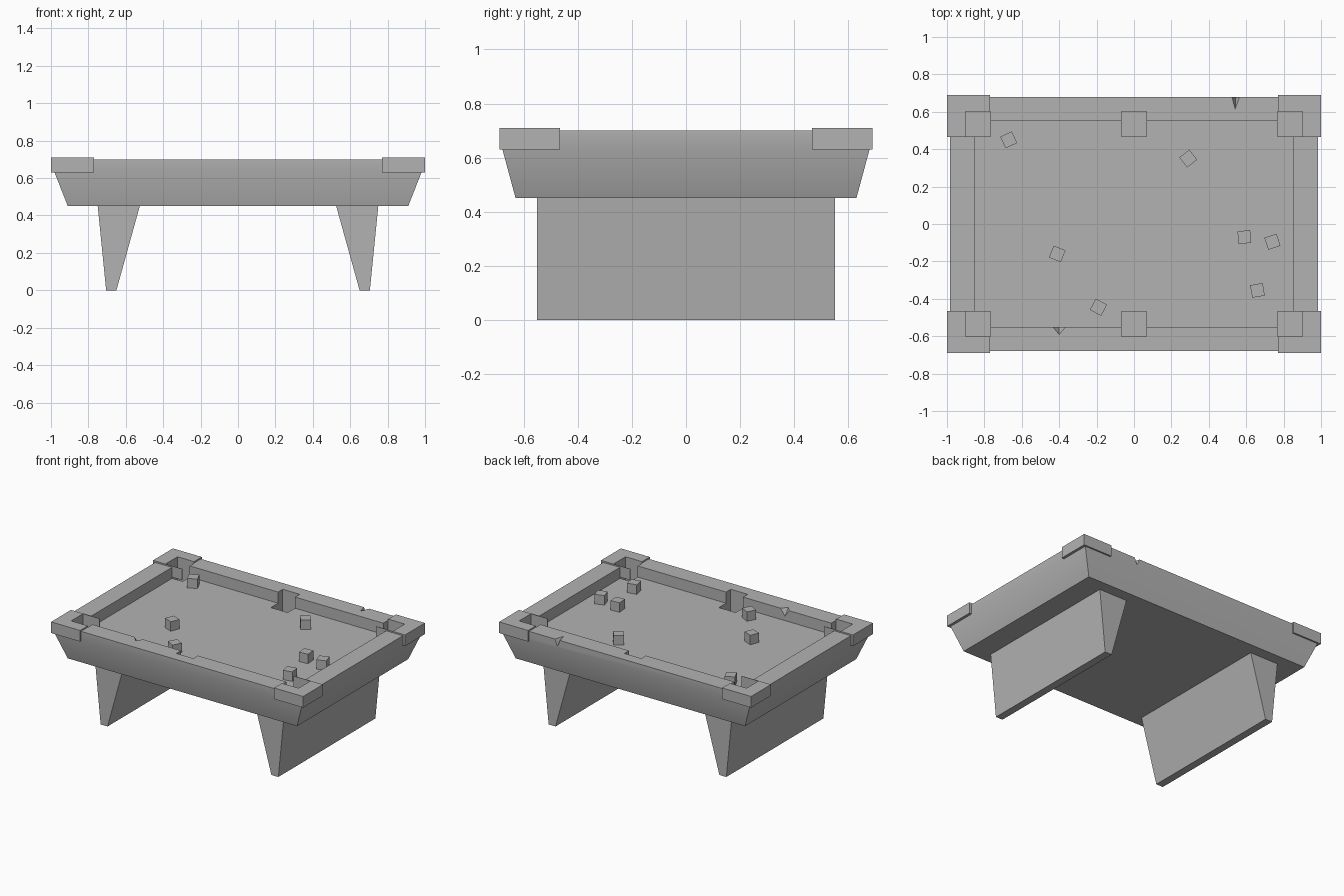
import bpy, bmesh, math
from mathutils import Matrix

old = bpy.data.objects.get("Cube")
if old:
    bpy.data.objects.remove(old, do_unlink=True)

grey = bpy.data.materials.new("plain_grey")
grey.use_nodes = True
GREY = (0.45, 0.45, 0.45, 1)
grey.diffuse_color = GREY
grey.node_tree.nodes["Principled BSDF"].inputs["Base Color"].default_value = GREY


def add_object(name, bm):
    bmesh.ops.recalc_face_normals(bm, faces=bm.faces)
    mesh = bpy.data.meshes.new(name)
    bm.to_mesh(mesh)
    bm.free()
    mesh.materials.append(grey)
    obj = bpy.data.objects.new(name, mesh)
    bpy.context.collection.objects.link(obj)
    return obj


def box(name, low, high, turn=0):
    size = [h - l for l, h in zip(low, high)]
    centre = [(h + l) / 2 for l, h in zip(low, high)]
    bm = bmesh.new()
    bmesh.ops.create_cube(bm, size=1, matrix=Matrix.Translation(centre)
                          @ Matrix.Rotation(math.radians(turn), 4, 'Z')
                          @ Matrix.Diagonal((*size, 1)))
    return add_object(name, bm)


def hull(name, points):
    bm = bmesh.new()
    for p in points:
        bm.verts.new(p)
    bmesh.ops.convex_hull(bm, input=bm.verts)
    bmesh.ops.dissolve_limit(bm, angle_limit=0.01, verts=bm.verts, edges=bm.edges)
    return add_object(name, bm)


def cut(obj, cutter):
    cutter.hide_render = True
    mod = obj.modifiers.new("cut", 'BOOLEAN')
    mod.operation = 'DIFFERENCE'
    mod.solver = 'EXACT'
    mod.object = cutter
    bpy.context.view_layer.objects.active = obj
    bpy.ops.object.modifier_apply(modifier=mod.name)
    bpy.data.objects.remove(cutter, do_unlink=True)


def pocket(x, y):
    r = 0.067
    return box("pocket_cutter", (x - r, y - r, 0.5), (x + r, y + r, 0.9))


# Table body: flared sides with an upright rim
BED, RIM = 0.62, 0.70
body = hull("table_body", [(sx * x, sy * y, z)
                           for x, y, z in ((0.91, 0.63, 0.45), (0.983, 0.68, 0.635), (0.983, 0.68, RIM))
                           for sx in (-1, 1) for sy in (-1, 1)])

# Sunken playing bed
cut(body, box("bed_cutter", (-0.85, -0.55, BED), (0.85, 0.55, 0.9)))

# Pockets through the bed and rails
PX, PY = 0.835, 0.535
for x in (-PX, 0, PX):
    for y in (-PY, PY):
        cut(body, pocket(x, y))

# Chipped notches in the back and front rails
cut(body, hull("notch_cutter", [(0.51, 0.70, 0.72), (0.58, 0.70, 0.72),
                                (0.54, 0.60, 0.71), (0.545, 0.69, 0.645)]))
cut(body, hull("notch_cutter", [(-0.45, -0.54, 0.71), (-0.35, -0.54, 0.71),
                                (-0.40, -0.595, 0.705), (-0.40, -0.54, 0.64)]))

bpy.ops.object.select_all(action='DESELECT')
body.select_set(True)
bpy.context.view_layer.objects.active = body
bpy.ops.object.shade_smooth_by_angle(angle=math.radians(30))

# Corner caps wrapped around the corner pockets
for sx, side in ((-1, "right"), (1, "left")):
    for sy, end in ((-1, "front"), (1, "back")):
        xs, ys = sorted((sx * 0.77, sx)), sorted((sy * 0.465, sy * 0.69))
        cap = box(f"corner_cap_{end}_{side}", (xs[0], ys[0], 0.63), (xs[1], ys[1], 0.71))
        cut(cap, pocket(sx * PX, sy * PY))

    # Tapered slab leg
    hull(f"leg_{side}", [(sx * x, y, z)
                         for x, z in ((0.525, 0.45), (0.75, 0.45), (0.65, 0), (0.705, 0))
                         for y in (-0.55, 0.55)])

# Cube-shaped balls lying on the bed
balls = [(-0.67, 0.45, 25), (0.29, 0.35, 38), (0.59, -0.07, 5), (0.74, -0.095, 18),
         (0.66, -0.355, 10), (-0.41, -0.16, -22), (-0.19, -0.445, -28)]
for i, (x, y, turn) in enumerate(balls, 1):
    h = 0.034
    box(f"ball_{i}", (x - h, y - h, BED), (x + h, y + h, BED + 2 * h), turn)
